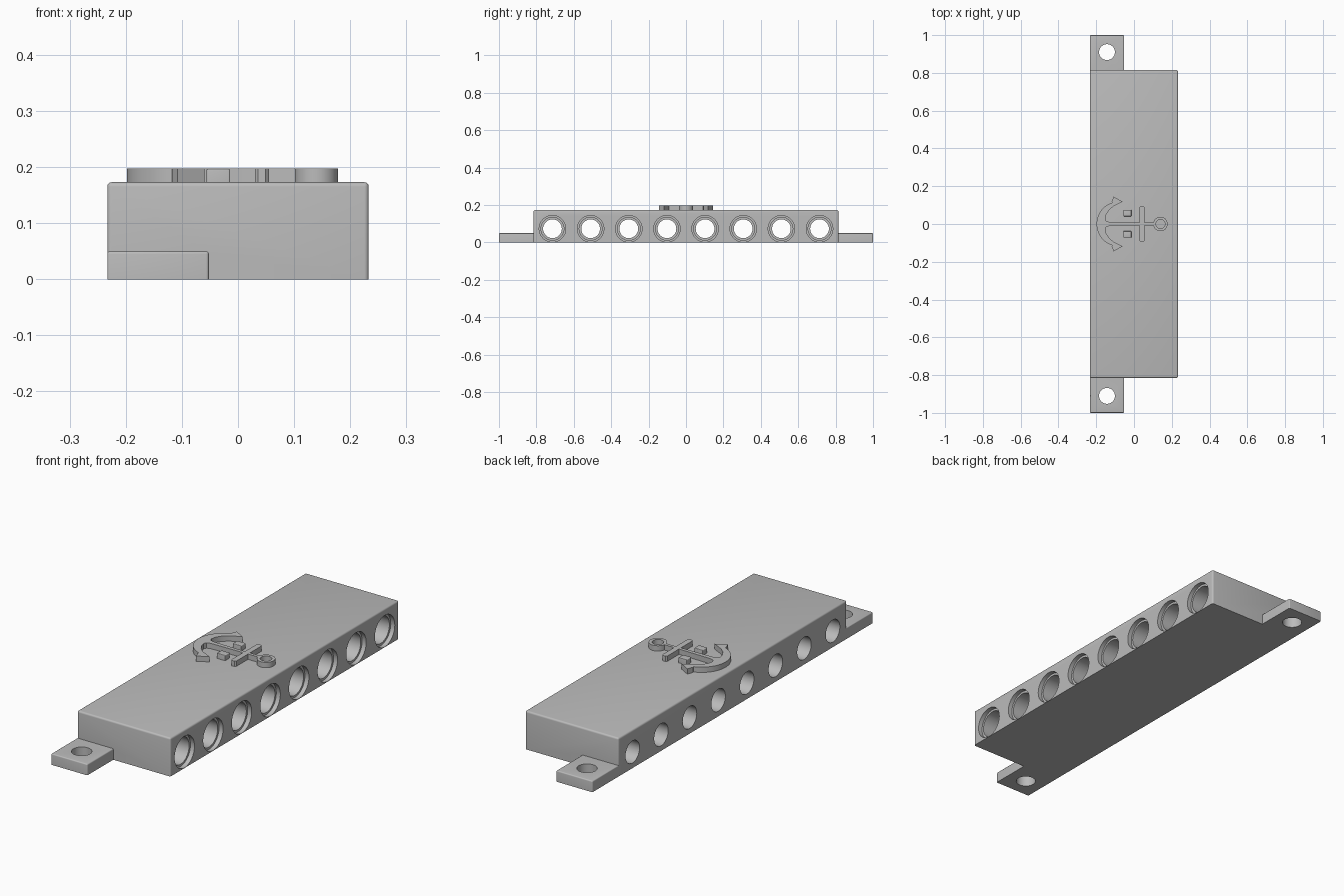
import bpy, bmesh
from math import sin, cos, pi, radians
from mathutils import Vector, Matrix

default = bpy.data.objects.get("Cube")
if default:
    bpy.data.objects.remove(default, do_unlink=True)

# Single grey material
grey = bpy.data.materials.new("light grey")
grey.use_nodes = True
colour = (0.5, 0.5, 0.5, 1)
grey.diffuse_color = colour
grey.node_tree.nodes["Principled BSDF"].inputs["Base Color"].default_value = colour


def finish(name, bm):
    bmesh.ops.recalc_face_normals(bm, faces=bm.faces)
    mesh = bpy.data.meshes.new(name)
    bm.to_mesh(mesh)
    bm.free()
    mesh.materials.append(grey)
    obj = bpy.data.objects.new(name, mesh)
    bpy.context.collection.objects.link(obj)
    return obj


def activate(obj):
    bpy.ops.object.select_all(action="DESELECT")
    obj.select_set(True)
    bpy.context.view_layer.objects.active = obj


def rounded_block(name, low, high, radius):
    """Box with every edge rounded except those around its base."""
    low, high = Vector(low), Vector(high)
    bm = bmesh.new()
    bmesh.ops.create_cube(bm, size=1)
    for v in bm.verts:
        v.co = (low + high) / 2 + v.co * (high - low)
    edges = [e for e in bm.edges if any(v.co.z > low.z + 0.001 for v in e.verts)]
    bmesh.ops.bevel(bm, geom=edges, offset=radius, segments=4,
                    profile=0.5, affect="EDGES")
    return finish(name, bm)


def revolve(bm, profile, matrix, sides=48):
    """Closed solid from (distance, radius) pairs turned about local z."""
    rings = [[bm.verts.new(matrix @ Vector((r * cos(2 * pi * i / sides),
                                            r * sin(2 * pi * i / sides), d)))
              for i in range(sides)] for d, r in profile]
    bm.faces.new(rings[0])
    bm.faces.new(rings[-1])
    for a, b in zip(rings, rings[1:]):
        for i in range(sides):
            j = (i + 1) % sides
            bm.faces.new((a[i], a[j], b[j], b[i]))


def combine(target, tool, operation):
    mod = target.modifiers.new(operation.title(), "BOOLEAN")
    mod.operation = operation
    mod.solver = "EXACT"
    mod.object = tool
    activate(target)
    bpy.ops.object.modifier_apply(modifier=mod.name)
    bpy.data.objects.remove(tool, do_unlink=True)


def arc(cx, radius, start, end, steps):
    angles = [radians(start + (end - start) * i / steps) for i in range(steps + 1)]
    return [(cx + radius * cos(a), radius * sin(a)) for a in angles]


# Long body with a mounting tab on each end
HALF_W, HALF_L, TOP = 0.233, 0.815, 0.173
body = rounded_block("body", (-HALF_W, -HALF_L, 0), (HALF_W, HALF_L, TOP), 0.008)
for side in (-1, 1):
    ends = sorted((side * 0.78, side))
    tab = rounded_block("mounting_tab", (-HALF_W, ends[0], 0),
                        (-0.052, ends[1], 0.05), 0.005)
    combine(body, tab, "UNION")

# Row of stepped cross holes and the two screw holes
cutters = bmesh.new()
across = Matrix.Rotation(pi / 2, 4, "Y")
bores = [(-0.3, 0.05), (-0.1, 0.05), (-0.1, 0.061), (0.213, 0.061),
         (0.213, 0.071), (0.3, 0.071)]
for i in range(8):
    y = (i - 3.5) * 0.204
    revolve(cutters, bores, Matrix.Translation((0, y, 0.073)) @ across)
for side in (-1, 1):
    revolve(cutters, [(-0.1, 0.042), (0.1, 0.042)],
            Matrix.Translation((-0.143, side * 0.91, 0)))
combine(body, finish("hole_cutters", cutters), "DIFFERENCE")

# Raised anchor: half outline, mirrored and extruded
half = arc(-0.079, 0.119, 180, 108, 14)                          # outer curve
half += [(-0.118, 0.118), (-0.108, 0.145), (-0.06, 0.118), (-0.096, 0.1)]
half += [(-0.11, 0.093), (-0.132, 0.074), (-0.147, 0.05), (-0.152, 0.028),
         (-0.147, 0.016), (-0.13, 0.01)]                         # inner curve
half += [(0.03, 0.007), (0.03, 0.09), (0.036, 0.096), (0.049, 0.096),
         (0.055, 0.09), (0.055, 0.007)]                          # crossbar
half += arc(0.14, 0.038, 169, 0, 12) + arc(0.14, 0.024, 0, 180, 12)

bm = bmesh.new()
for side in (-1, 1):
    bm.faces.new([bm.verts.new((x, side * y, TOP - 0.002)) for x, y in half])
bmesh.ops.remove_doubles(bm, verts=bm.verts, dist=0.0002)
bmesh.ops.recalc_face_normals(bm, faces=bm.faces)
raised = bmesh.ops.extrude_face_region(bm, geom=bm.faces[:])["geom"]
bmesh.ops.translate(bm, vec=(0, 0, 0.026),
                    verts=[g for g in raised if isinstance(g, bmesh.types.BMVert)])
anchor = finish("anchor_relief", bm)

# Small plain studs beside the shank
studs = [rounded_block("relief_stud", (-0.056, y - 0.017, TOP - 0.002),
                       (-0.014, y + 0.017, 0.197), 0.003) for y in (-0.055, 0.058)]

for obj in [body, anchor] + studs:
    activate(obj)
    bpy.ops.object.shade_smooth_by_angle(angle=radians(30))
